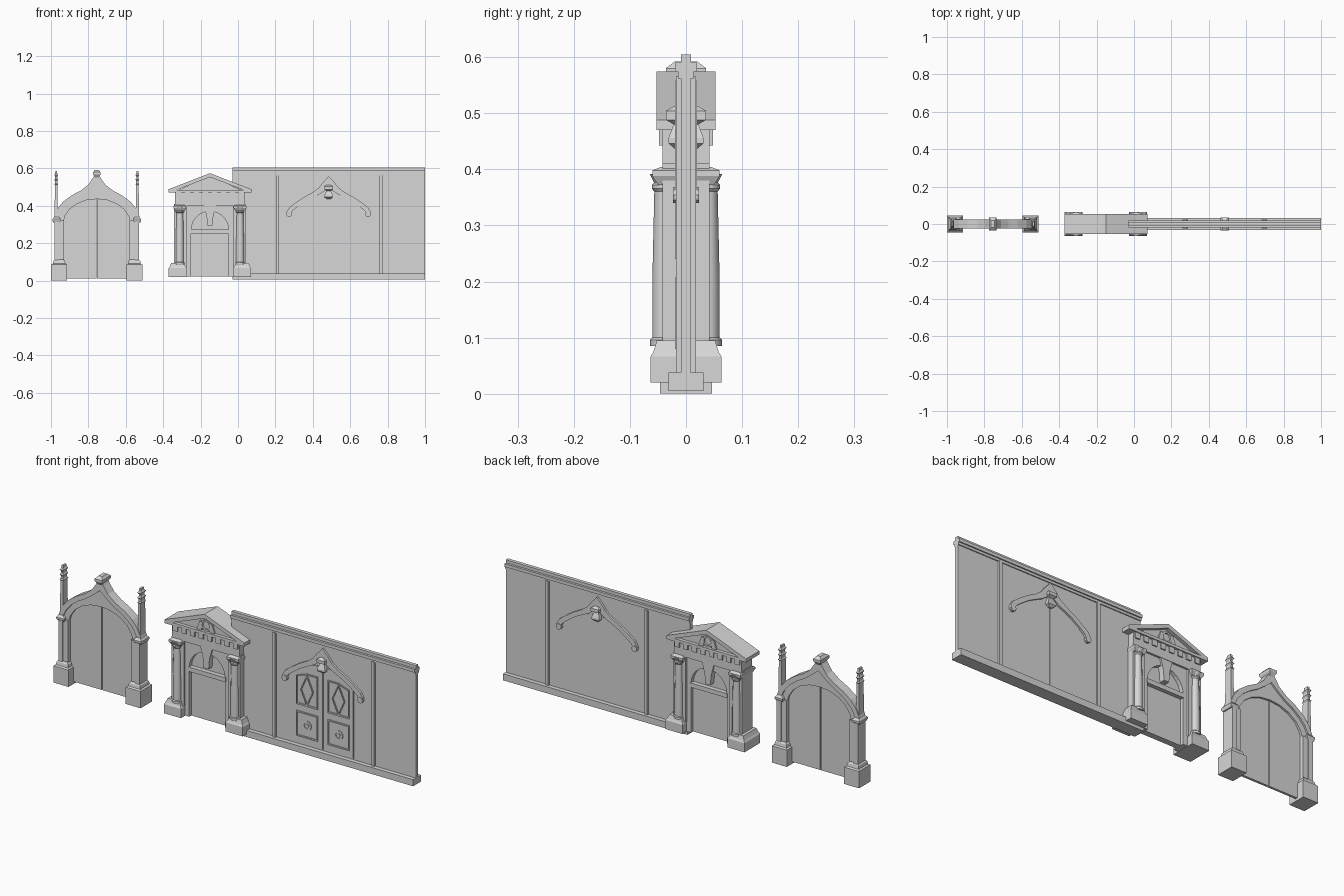
import bpy, bmesh, math

stone = bpy.data.materials.new("grey_stone")
stone.diffuse_color = (0.68, 0.68, 0.68, 1)


def finish(name, bm):
    bmesh.ops.recalc_face_normals(bm, faces=bm.faces)
    me = bpy.data.meshes.new(name)
    bm.to_mesh(me)
    bm.free()
    ob = bpy.data.objects.new(name, me)
    bpy.context.collection.objects.link(ob)
    me.materials.append(stone)
    return ob


def prism(name, pts, y0, y1):
    """Extrude an x-z outline from y0 to y1."""
    bm = bmesh.new()
    f = bm.faces.new([bm.verts.new((x, y0, z)) for x, z in pts])
    r = bmesh.ops.extrude_face_region(bm, geom=[f])
    vs = [v for v in r["geom"] if isinstance(v, bmesh.types.BMVert)]
    bmesh.ops.translate(bm, verts=vs, vec=(0, y1 - y0, 0))
    return finish(name, bm)


def box(name, x0, x1, y0, y1, z0, z1):
    return prism(name, [(x0, z0), (x1, z0), (x1, z1), (x0, z1)], y0, y1)


def stack(name, cx, cy, rings):
    """Rectangular block through (half x, half y, z) rings."""
    bm = bmesh.new()
    loops = [[bm.verts.new((cx + sx * a, cy + sy * b, z))
              for sx, sy in ((-1, -1), (1, -1), (1, 1), (-1, 1))] for a, b, z in rings]
    for lo, hi in zip(loops, loops[1:]):
        for i in range(4):
            bm.faces.new((lo[i], lo[(i + 1) % 4], hi[(i + 1) % 4], hi[i]))
    bm.faces.new(loops[0])
    bm.faces.new(loops[-1])
    return finish(name, bm)


def lathe(name, cx, cy, rings, n=12):
    """Round shaft through (radius, z) rings."""
    bm = bmesh.new()
    loops = [[bm.verts.new((cx + r * math.cos(2 * math.pi * i / n),
                            cy + r * math.sin(2 * math.pi * i / n), z))
              for i in range(n)] for r, z in rings]
    for lo, hi in zip(loops, loops[1:]):
        for i in range(n):
            bm.faces.new((lo[i], lo[(i + 1) % n], hi[(i + 1) % n], hi[i]))
    bm.faces.new(loops[0])
    bm.faces.new(loops[-1])
    return finish(name, bm)


def band(name, cx, outer, inner, hy):
    """Mirrored arch band; both halves listed from foot to crown (x = 0)."""
    def full(p):
        return [(cx - x, z) for x, z in p] + [(cx + x, z) for x, z in p[-2::-1]]
    return prism(name, full(outer) + full(inner)[::-1], -hy, hy)


def frame(name, pts, s, y0, y1):
    """Ring moulding: an outline and its copy scaled by s about the centre."""
    cx = sum(p[0] for p in pts) / len(pts)
    cz = sum(p[1] for p in pts) / len(pts)
    bm = bmesh.new()
    rings = []
    for k, y in ((1, y0), (1, y1), (s, y1), (s, y0)):
        rings.append([bm.verts.new((cx + (x - cx) * k, y, cz + (z - cz) * k)) for x, z in pts])
    n = len(pts)
    for a, b in zip(rings, rings[1:] + rings[:1]):
        for i in range(n):
            bm.faces.new((a[i], a[(i + 1) % n], b[(i + 1) % n], b[i]))
    return finish(name, bm)


def rect(x0, x1, z0, z1):
    return [(x0, z0), (x1, z0), (x1, z1), (x0, z1)]


def circle(cx, cz, r, n=12, rz=None):
    return [(cx + r * math.cos(2 * math.pi * i / n),
             cz + (rz or r) * math.sin(2 * math.pi * i / n)) for i in range(n)]


# ---- pointed gateway on the left ----
c = -0.755
rim = [(0.235, 0.315), (0.228, 0.345), (0.21, 0.385), (0.18, 0.422), (0.135, 0.455),
       (0.085, 0.482), (0.045, 0.513), (0.02, 0.55), (0, 0.585)]
mid = [(0.21, 0.315), (0.205, 0.34), (0.19, 0.37), (0.16, 0.405), (0.12, 0.435),
       (0.075, 0.46), (0.035, 0.49), (0, 0.52)]
soffit = [(0.178, 0.315), (0.17, 0.345), (0.145, 0.382), (0.105, 0.411), (0.055, 0.43), (0, 0.436)]
band("gateway_arch_rim", c, rim, mid, 0.024)
band("gateway_arch_band", c, mid, soffit, 0.016)
for s, side in ((-1, "left"), (1, "right")):
    # leaf fills half of the opening, leaving a thin centre gap
    leaf = [(c + s * 0.002, 0.012), (c + s * 0.18, 0.012)] + [(c + s * x, z) for x, z in soffit[:-1]]
    prism("gateway_leaf_" + side, leaf + [(c + s * 0.002, 0.436)], -0.006, 0.006)
    x = c + s * 0.2
    stack("gateway_base_" + side, c + s * 0.2015, 0,
          [(0.042, 0.046, 0), (0.042, 0.046, 0.085), (0.034, 0.038, 0.09), (0.031, 0.035, 0.105), (0.024, 0.028, 0.112)])
    stack("gateway_pier_" + side, x, 0, [(0.024, 0.026, 0.1), (0.024, 0.026, 0.32)])
    stack("gateway_shaft_" + side, c + s * 0.215, 0, [(0.012, 0.031, 0.1), (0.012, 0.031, 0.315)])
    stack("gateway_pier_cap_" + side, c + s * 0.215, 0,
          [(0.018, 0.027, 0.31), (0.022, 0.033, 0.32), (0.022, 0.033, 0.328), (0.008, 0.02, 0.345)])
    stack("spire_" + side, c + s * 0.217, 0,
          [(0.009, 0.02, 0.32), (0.007, 0.018, 0.5), (0.005, 0.012, 0.585)])
    for z in (0.515, 0.54, 0.565):
        stack("spire_crocket_" + side, c + s * 0.217, 0,
              [(0.006, 0.015, z - 0.008), (0.01, 0.021, z), (0.005, 0.014, z + 0.008)])
stack("gateway_finial", c, 0, [(0.01, 0.024, 0.55), (0.02, 0.036, 0.568), (0.02, 0.036, 0.58), (0.01, 0.02, 0.592)])

# ---- columned portal in the middle ----
c = -0.15
arc = [(c + 0.1 * math.cos(math.pi * i / 14), 0.27 + 0.1 * math.sin(math.pi * i / 14)) for i in range(15)]
prism("portal_wall", [(c + 0.1, 0.022)] + arc + [(c - 0.1, 0.022), (c - 0.14, 0.022),
      (c - 0.14, 0.41), (c + 0.14, 0.41), (c + 0.14, 0.022)], -0.032, 0.032)
prism("portal_fanlight", [(c + 0.101, 0.26)] + arc + [(c - 0.101, 0.26)], -0.012, 0.012)
box("portal_door", c - 0.1, c + 0.1, -0.015, 0.015, 0.022, 0.255)
box("portal_lintel", c - 0.104, c + 0.104, -0.035, 0.035, 0.252, 0.274)
prism("keystone", [(c - 0.014, 0.295), (c + 0.014, 0.295), (c + 0.018, 0.345),
      (c + 0.033, 0.4), (c - 0.033, 0.4), (c - 0.018, 0.345)], -0.04, 0.04)
for s, side in ((-1, "left"), (1, "right")):
    x = c + s * 0.1725
    stack("portal_plinth_" + side, x, 0, [(0.048, 0.063, 0.02), (0.048, 0.063, 0.066),
          (0.042, 0.058, 0.075), (0.034, 0.052, 0.095)])
    stack("portal_pier_" + side, c + s * 0.157, 0, [(0.034, 0.042, 0.07), (0.034, 0.042, 0.41)])
    for y in (-0.038, 0.038):
        lathe("portal_column_" + side, c + s * 0.161, y,
              [(0.026, 0.085), (0.026, 0.096), (0.022, 0.1), (0.022, 0.2), (0.0185, 0.36),
               (0.023, 0.366), (0.023, 0.372), (0.019, 0.376), (0.027, 0.392)]
              ).data.shade_smooth()
    stack("portal_capital_" + side, c + s * 0.161, 0,
          [(0.026, 0.05, 0.372), (0.034, 0.06, 0.388), (0.034, 0.06, 0.398), (0.026, 0.045, 0.404)])
for ob in [o for o in bpy.data.objects if o.name.startswith("portal_column")]:
    bpy.ops.object.select_all(action="DESELECT")
    ob.select_set(True)
    bpy.context.view_layer.objects.active = ob
    bpy.ops.object.shade_smooth_by_angle(angle=math.radians(35))
box("entablature", c - 0.188, c + 0.188, -0.042, 0.042, 0.4, 0.475)
for i in range(8):
    x = c - 0.168 + i * 0.048
    box("dentil", x - 0.013, x + 0.013, -0.048, 0.048, 0.442, 0.472)
# pediment: sunken gable, raking roof and floor moulding
prism("gable", [(c - 0.2, 0.47), (c + 0.2, 0.47), (c, 0.56)], -0.036, 0.036)
box("pediment_sill", c - 0.215, c + 0.215, -0.053, 0.053, 0.47, 0.484)
band("pediment_roof", c, [(0.222, 0.47), (0.222, 0.488), (0, 0.574)], [(0.2, 0.47), (0.18, 0.484), (0, 0.553)], 0.053)
for y0, y1 in ((-0.044, -0.034), (0.034, 0.044)):
    frame("gable_oculus", circle(c, 0.513, 0.028, 14), 0.7, y0, y1)
    for s in (-1, 1):
        prism("gable_scroll", [(c + s * 0.022, 0.484), (c + s * 0.05, 0.484),
              (c + s * 0.034, 0.53), (c + s * 0.026, 0.53)], y0, y1)

# ---- panelled wall on the right ----
box("wall", -0.03, 1, -0.009, 0.009, 0.03, 0.605)
box("wall_skirting", -0.03, 1, -0.031, 0.031, 0.005, 0.038)
for y in (-1, 1):
    box("wall_cornice", -0.03, 1, min(0, y * 0.02), max(0, y * 0.02), 0.574, 0.59)
    box("wall_cornice_fillet", -0.03, 1, min(0, y * 0.014), max(0, y * 0.014), 0.562, 0.576)
for x in (0.212, 0.765):
    box("wall_pilaster", x - 0.008, x + 0.008, -0.018, 0.018, 0.036, 0.565)

# double door with arched head
c = 0.485
def head(x):
    return 0.462 - 0.055 * (x / 0.168) ** 2
for s, side in ((-1, "left"), (1, "right")):
    xs = [0.168 - i * 0.166 / 6 for i in range(7)]
    leaf = [(c + s * 0.002, 0.045), (c + s * 0.168, 0.045)] + [(c + s * x, head(x)) for x in xs]
    prism("door_leaf_" + side, leaf, -0.014, 0.011)
    x0, x1 = sorted((c + s * 0.028, c + s * 0.148))
    m = (x0 + x1) / 2
    top = [(c + s * 0.148, 0.24), (c + s * 0.028, 0.24), (c + s * 0.028, 0.405),
           (c + s * 0.09, 0.405), (c + s * 0.148, 0.385)]
    frame("door_upper_panel_" + side, top, 0.92, -0.02, -0.013)
    frame("door_lower_panel_" + side, rect(x0, x1, 0.08, 0.207), 0.9, -0.02, -0.013)
    frame("door_diamond_" + side, [(m, 0.24), (m + 0.036, 0.32), (m, 0.4), (m - 0.036, 0.32)], 0.85, -0.02, -0.013)
    frame("door_rose_" + side, circle(m, 0.143, 0.024), 0.65, -0.018, -0.013)
    prism("door_rose_centre_" + side, circle(m, 0.143, 0.009, 8), -0.018, -0.013)

# ogee hood over the door, on both faces of the wall
hood_out = [(0.226, 0.35), (0.225, 0.368), (0.21, 0.392), (0.175, 0.418), (0.13, 0.448),
            (0.085, 0.472), (0.052, 0.497), (0.028, 0.528), (0, 0.558)]
hood_in = [(0.202, 0.35), (0.2, 0.362), (0.19, 0.376), (0.162, 0.398), (0.118, 0.428),
           (0.08, 0.447), (0.045, 0.464), (0.02, 0.482), (0, 0.49)]
band("door_hood", c, hood_out, hood_in, 0.02)
for s in (-1, 1):
    prism("hood_scroll", circle(c + s * 0.211, 0.354, 0.015, 10), -0.023, 0.023)
stack("hood_finial", c, 0, [(0.012, 0.022, 0.48), (0.022, 0.036, 0.488),
      (0.022, 0.036, 0.504), (0.01, 0.022, 0.512)])
stack("hood_pendant", c, 0, [(0.008, 0.018, 0.435), (0.022, 0.031, 0.446), (0.022, 0.031, 0.456), (0.01, 0.02, 0.486)])
